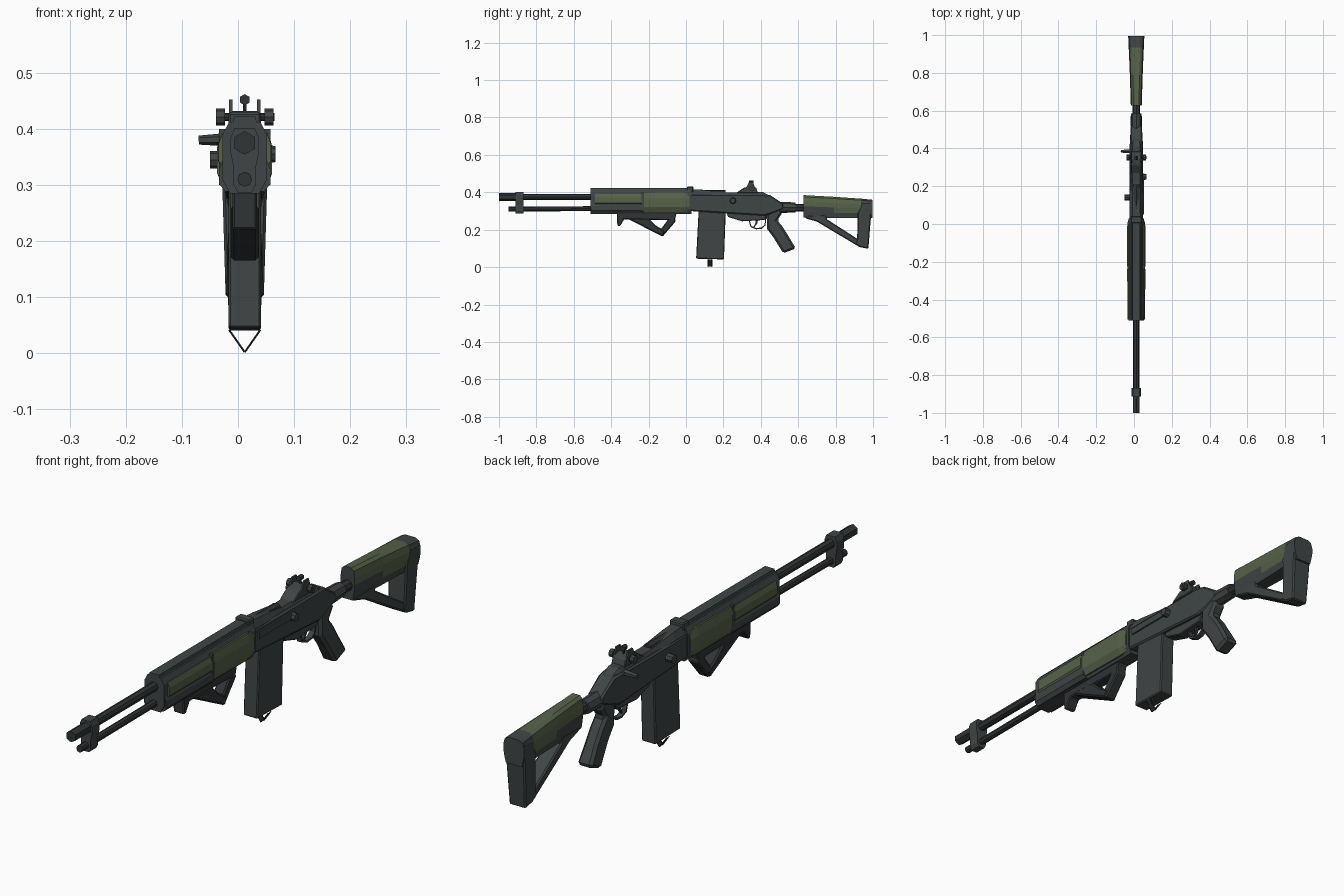
import bpy, bmesh, math
from mathutils import Vector

C = 0.012  # centre plane of the model in x


def material(name, rgb):
    m = bpy.data.materials.new(name)
    m.diffuse_color = (*rgb, 1)
    return m


GREY = material("slate grey", (0.050, 0.059, 0.059))
DARK = material("dark steel", (0.030, 0.035, 0.037))
GREEN = material("olive green", (0.092, 0.122, 0.066))


def finish(name, bm, mats, rule=None, bevel=0):
    bmesh.ops.recalc_face_normals(bm, faces=bm.faces)
    if rule:
        for f in bm.faces:
            f.material_index = rule(f.calc_center_median())
    me = bpy.data.meshes.new(name)
    bm.to_mesh(me)
    bm.free()
    ob = bpy.data.objects.new(name, me)
    bpy.context.collection.objects.link(ob)
    for m in mats:
        me.materials.append(m)
    if bevel:
        b = ob.modifiers.new("chamfer", 'BEVEL')
        b.width, b.segments, b.limit_method = bevel, 1, 'ANGLE'
        b.angle_limit = math.radians(50)
    return ob


def prism(name, pts, half, mat, bevel=0, cx=C):
    """Side profile (y, z) widened in x; half is a number or a function of (y, z)."""
    w = half if callable(half) else (lambda y, z: half)
    bm = bmesh.new()
    a = [bm.verts.new((cx - w(y, z), y, z)) for y, z in pts]
    b = [bm.verts.new((cx + w(y, z), y, z)) for y, z in pts]
    bm.faces.new(a)
    bm.faces.new(b[::-1])
    for i in range(len(pts)):
        j = (i + 1) % len(pts)
        bm.faces.new((a[i], a[j], b[j], b[i]))
    return finish(name, bm, [mat], None, bevel)


def loft(name, profile, sections, mats, rule=None, cx=C):
    """Cross-section (u, v) placed at sections (y, half width, z bottom, z top)."""
    bm = bmesh.new()
    rings = [[bm.verts.new((cx + u * w, y, z0 + v * (z1 - z0))) for u, v in profile]
             for y, w, z0, z1 in sections]
    n = len(profile)
    for r, s in zip(rings, rings[1:]):
        for i in range(n):
            bm.faces.new((r[i], r[(i + 1) % n], s[(i + 1) % n], s[i]))
    bm.faces.new(rings[0])
    bm.faces.new(rings[-1][::-1])
    return finish(name, bm, mats, rule)


def rod(name, p, q, r, mat, sides=8, r2=None):
    p, q = Vector(p), Vector(q)
    bm = bmesh.new()
    bmesh.ops.create_cone(bm, cap_ends=True, segments=sides, radius1=r,
                          radius2=r if r2 is None else r2, depth=(q - p).length)
    rot = (q - p).to_track_quat('Z', 'Y').to_matrix().to_4x4()
    bm.transform(rot)
    bmesh.ops.translate(bm, verts=bm.verts, vec=(p + q) / 2)
    return finish(name, bm, [mat])


def box(name, x0, x1, y0, y1, z0, z1, mat, bevel=0):
    return prism(name, [(y0, z0), (y1, z0), (y1, z1), (y0, z1)], (x1 - x0) / 2, mat, bevel, (x0 + x1) / 2)


def mirrored(half):
    """Complete a right-side outline (bottom to top) with its left side."""
    return half + [(-u, v) for u, v in reversed(half)]


OCT = mirrored([(0.6, 0), (1, 0.22), (1, 0.78), (0.6, 1)])

# Barrel, gas rod and front bracket
rod("barrel", (C, -0.93, 0.375), (C, 0.0, 0.375), 0.017, DARK)
rod("muzzle", (C, -1.0, 0.375), (C, -0.91, 0.375), 0.021, DARK, 6)
rod("gas_rod", (C, -0.95, 0.31), (C, -0.45, 0.313), 0.013, DARK)
loft("front_bracket", mirrored([(0.5, 0), (0.8, 0.12), (0.8, 0.4), (1, 0.6), (1, 0.85), (0.7, 1)]),
     [(-0.912, 0.025, 0.287, 0.402), (-0.868, 0.025, 0.287, 0.402)], [GREY])

# Handguard with its top rail and green side panels
loft("handguard", mirrored([(0.65, 0), (1, 0.2), (1, 0.82), (0.7, 1)]),
     [(-0.51, 0.040, 0.285, 0.412), (0.03, 0.040, 0.285, 0.412)], [GREY])
loft("top_rail", mirrored([(1, 0), (0.8, 1)]),
     [(-0.51, 0.024, 0.40, 0.422), (0.01, 0.024, 0.40, 0.422)], [GREY])
PANEL = mirrored([(0.75, 0), (1, 0.25), (1, 0.7), (0.85, 1)])
loft("front_lower_frame", PANEL, [(-0.505, 0.046, 0.288, 0.345), (-0.225, 0.046, 0.288, 0.345)], [GREY])
loft("front_green_panel", PANEL, [(-0.487, 0.047, 0.327, 0.392), (-0.237, 0.048, 0.327, 0.392)], [GREEN])
loft("rear_green_panel", PANEL,
     [(-0.225, 0.049, 0.296, 0.397), (-0.02, 0.049, 0.294, 0.399), (0.018, 0.044, 0.30, 0.39)], [GREEN])
box("panel_joint", C - 0.046, C + 0.046, -0.237, -0.225, 0.30, 0.40, GREY)

# Angled foregrip under the handguard
prism("foregrip_base", [(-0.37, 0.29), (-0.367, 0.22), (-0.352, 0.22), (-0.33, 0.256),
                        (-0.06, 0.25), (-0.05, 0.29)], 0.022, DARK, 0.004)
prism("foregrip_slope", [(-0.325, 0.265), (-0.125, 0.163), (-0.112, 0.192), (-0.16, 0.222),
                         (-0.20, 0.26)], 0.025, DARK, 0.006)
prism("foregrip_rear_leg", [(-0.125, 0.163), (-0.055, 0.245), (-0.06, 0.262), (-0.09, 0.262),
                            (-0.14, 0.195)], 0.022, DARK, 0.005)

# Receiver, its top cover, bolt and tail
prism("receiver", [(0.015, 0.30), (0.42, 0.275), (0.47, 0.29), (0.52, 0.31), (0.52, 0.338),
                   (0.45, 0.385), (0.41, 0.388), (0.015, 0.388)],
      lambda y, z: 0.036 if y < 0.44 else 0.030, GREY, 0.006)
loft("receiver_cover", mirrored([(1, 0), (1, 0.45), (0.65, 1)]),
     [(0.01, 0.033, 0.37, 0.418), (0.09, 0.032, 0.37, 0.413), (0.22, 0.030, 0.37, 0.398),
      (0.41, 0.031, 0.37, 0.402), (0.46, 0.024, 0.35, 0.375)], [GREY])
rod("bolt", (C, 0.06, 0.395), (C, 0.21, 0.393), 0.019, DARK)
box("clip_guide", C - 0.029, C + 0.029, 0.005, 0.04, 0.40, 0.43, GREY, 0.004)

# Controls on the receiver sides
rod("left_handle", (C - 0.03, 0.385, 0.381), (-0.07, 0.385, 0.38), 0.012, GREY, 6, 0.008)
rod("left_boss", (C - 0.03, 0.14, 0.345), (-0.050, 0.14, 0.345), 0.016, GREY, 8)
rod("right_boss", (C + 0.03, 0.25, 0.355), (0.067, 0.25, 0.355), 0.019, GREY, 8, 0.014)
box("right_slide", C + 0.03, C + 0.042, 0.05, 0.24, 0.35, 0.375, GREY)

# Rear sight
prism("sight_base", [(0.265, 0.395), (0.31, 0.425), (0.345, 0.432), (0.375, 0.425), (0.385, 0.395)],
      0.028, GREY, 0.003)
rod("sight_knob_axle", (-0.033, 0.352, 0.421), (0.065, 0.352, 0.421), 0.007, DARK)
for s, n in ((-1, "left"), (1, "right")):
    rod(n + "_sight_knob", (C + s * 0.035, 0.352, 0.421), (C + s * 0.051, 0.352, 0.421), 0.015, GREY)
    prism(n + "_sight_ear", [(0.32, 0.42), (0.335, 0.452), (0.36, 0.452), (0.37, 0.42)],
          0.003, GREY, 0, C + s * 0.025)
rod("sight_post", (C, 0.35, 0.42), (C, 0.35, 0.448), 0.004, DARK, 6)
rod("sight_aperture", (C, 0.338, 0.452), (C, 0.36, 0.452), 0.010, DARK, 6)

# Magazine with a thin pull loop below
prism("magazine", [(0.068, 0.31), (0.054, 0.045), (0.203, 0.041), (0.213, 0.31)], 0.029, GREY, 0.004)
for s, n in ((-1, "left"), (1, "right")):
    rod(n + "_pull_loop", (C + s * 0.028, 0.121, 0.042), (C, 0.121, 0.002), 0.0017, DARK, 4)
    rod(n + "_pull_loop_rear", (C + s * 0.028, 0.137, 0.042), (C, 0.137, 0.002), 0.0017, DARK, 4)
    bm = bmesh.new()
    bm.faces.new([bm.verts.new(v) for v in (
        (C + s * 0.028, 0.115, 0.042), (C + s * 0.028, 0.142, 0.042), (C, 0.142, 0.002), (C, 0.115, 0.002))])
    finish(n + "_pull_strap", bm, [DARK])

# Trigger housing, guard and trigger
prism("trigger_housing", [(0.215, 0.295), (0.225, 0.268), (0.30, 0.245), (0.42, 0.252), (0.44, 0.29)],
      0.022, GREY, 0.003)
guard = [(0.335, 0.25), (0.345, 0.214), (0.375, 0.202), (0.405, 0.205), (0.425, 0.222), (0.43, 0.27)]
mid = (0.383, 0.26)
inner = [(y + (mid[0] - y) * 0.12, z + (mid[1] - z) * 0.12) for y, z in guard]
for i in range(len(guard) - 1):
    prism("trigger_guard_%d" % i, [guard[i], guard[i + 1], inner[i + 1], inner[i]], 0.010, GREY)
prism("trigger", [(0.37, 0.255), (0.372, 0.235), (0.36, 0.216), (0.367, 0.214), (0.382, 0.235), (0.385, 0.255)],
      0.005, DARK)

# Pistol grip
prism("pistol_grip", [(0.43, 0.33), (0.433, 0.205), (0.47, 0.155), (0.52, 0.074), (0.587, 0.100),
                      (0.548, 0.165), (0.515, 0.218), (0.488, 0.25), (0.515, 0.29), (0.50, 0.33)],
      lambda y, z: 0.030 if z < 0.12 else 0.026, GREY, 0.010)

# Buffer tube
rod("stock_collar", (C, 0.49, 0.319), (C, 0.585, 0.319), 0.030, GREY, 8, 0.027)
rod("buffer_tube", (C, 0.57, 0.318), (C, 0.67, 0.318), 0.020, DARK)


# Stock comb, green on the upper part ahead of the butt pad
def comb_rule(c):
    limit = 0.318 if c.y < 0.79 else 0.292
    return 1 if 0.631 < c.y < 0.94 and c.z > limit else 0


loft("stock_comb", mirrored([(0.75, 0), (0.9, 0.25), (1, 0.5), (1, 0.7), (0.85, 0.92), (0.5, 1)]),
     [(0.628, 0.029, 0.265, 0.385), (0.79, 0.034, 0.262, 0.376),
      (0.935, 0.040, 0.262, 0.366), (0.996, 0.043, 0.262, 0.360)], [GREY, GREEN], comb_rule)


# Stock frame: butt and diagonal strut around the open triangle
def stock_width(y, z):
    return 0.034 + 0.03 * (z - 0.1)


prism("stock_butt", [(0.918, 0.29), (0.915, 0.15), (0.905, 0.125), (0.932, 0.106), (0.975, 0.098),
                     (0.995, 0.345), (0.94, 0.345)], stock_width, GREY, 0.005)
prism("stock_strut", [(0.635, 0.275), (0.642, 0.26), (0.70, 0.243), (0.93, 0.106), (0.94, 0.14),
                      (0.915, 0.152), (0.755, 0.255), (0.75, 0.28)],
      lambda y, z: 0.024 + 0.03 * (y - 0.63), GREY, 0.005)
